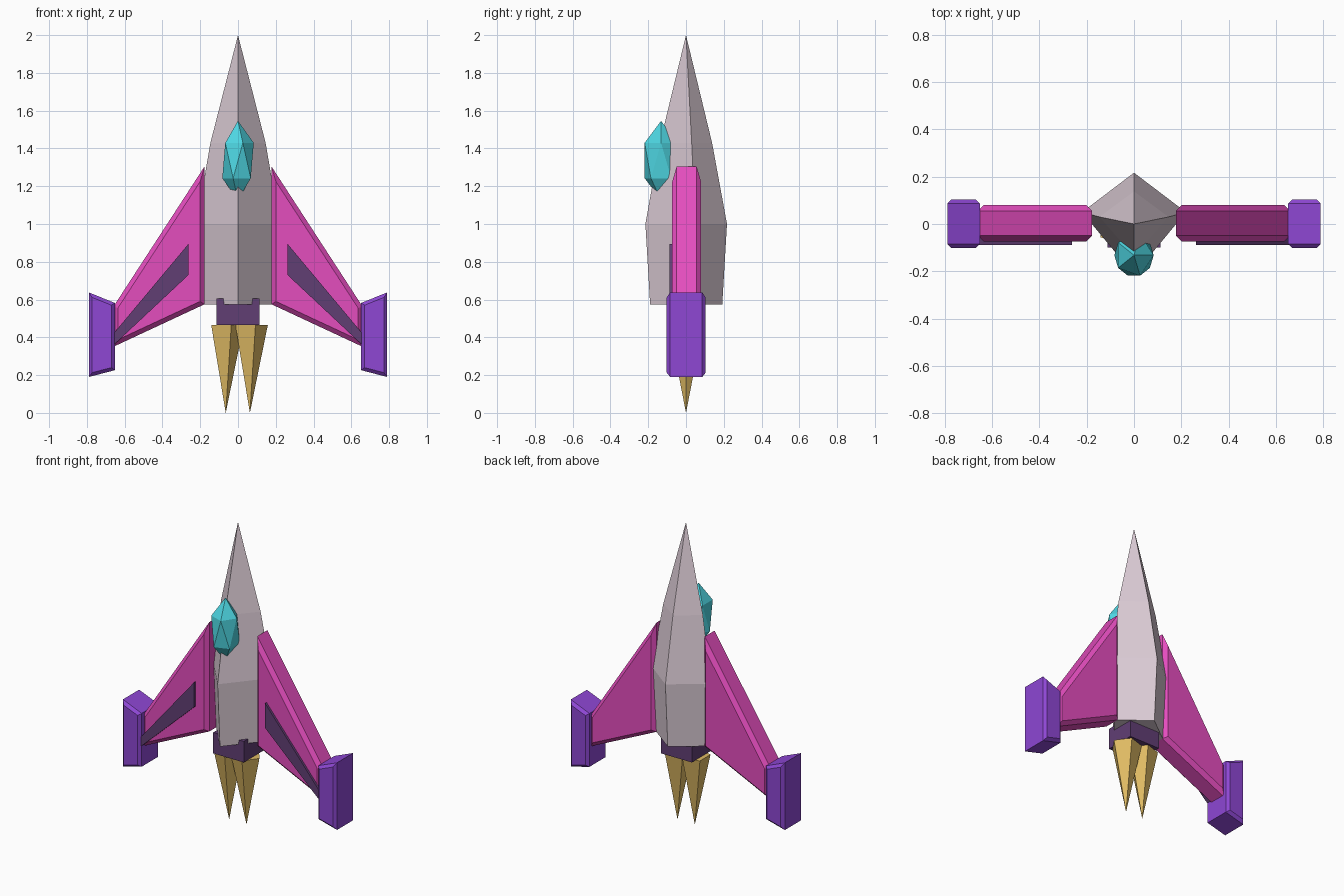
import bpy, bmesh, math
from mathutils import Matrix, Vector

if "Cube" in bpy.data.objects:
    bpy.data.objects.remove(bpy.data.objects["Cube"])


def material(name, rgb):
    # convert display colour (0-255) to linear
    lin = [((c / 255 + 0.055) / 1.055) ** 2.4 for c in rgb]
    m = bpy.data.materials.new(name)
    m.diffuse_color = (*lin, 1)
    m.use_nodes = True
    m.node_tree.nodes["Principled BSDF"].inputs["Base Color"].default_value = m.diffuse_color
    return m


GREY = material("pale_grey", (220, 204, 214))
PINK = material("magenta", (228, 77, 190))
PURPLE = material("purple", (142, 71, 212))
DARK = material("dark_purple", (97, 62, 116))
CYAN = material("cyan", (78, 214, 226))
GOLD = material("gold", (224, 187, 100))


def finish(bm, name, mat):
    bmesh.ops.recalc_face_normals(bm, faces=bm.faces)
    me = bpy.data.meshes.new(name)
    bm.to_mesh(me)
    bm.free()
    me.materials.append(mat)
    ob = bpy.data.objects.new(name, me)
    bpy.context.collection.objects.link(ob)
    return ob


def spike(name, rings, tip, mat):
    """Loft a stack of rings, capped at the first and closed to a point."""
    bm = bmesh.new()
    loops = [[bm.verts.new(p) for p in r] for r in rings]
    n = len(loops[0])
    bm.faces.new(loops[0])
    for a, b in zip(loops, loops[1:]):
        for i in range(n):
            j = (i + 1) % n
            bm.faces.new((a[i], a[j], b[j], b[i]))
    t = bm.verts.new(tip)
    for i in range(n):
        bm.faces.new((loops[-1][i], loops[-1][(i + 1) % n], t))
    return finish(bm, name, mat)


def slab(name, profile, y0, y1, mat, side=1, bevel=0):
    """Extrude an x-z outline along y, chamfering the front and back rims."""
    bm = bmesh.new()
    front = [bm.verts.new((side * x, y0, z)) for x, z in profile]
    back = [bm.verts.new((side * x, y1, z)) for x, z in profile]
    n = len(profile)
    caps = [bm.faces.new(front), bm.faces.new(back)]
    for i in range(n):
        j = (i + 1) % n
        bm.faces.new((front[i], front[j], back[j], back[i]))
    bmesh.ops.recalc_face_normals(bm, faces=bm.faces)
    if bevel:
        rim = [e for f in caps for e in f.edges]
        bmesh.ops.bevel(bm, geom=rim, offset=bevel, segments=1,
                        affect='EDGES', offset_type='OFFSET')
    return finish(bm, name, mat)


# Fuselage: four-sided hull; (z, half width, side ridge y, front y, back y)
hull = [(0.575, 0.195, 0.045, -0.19, 0.192),
        (1.0, 0.22, 0.05, -0.215, 0.217),
        (1.43, 0.146, 0.03, -0.138, 0.138)]
spike("fuselage",
      [[(0, f, z), (w, r, z), (0, b, z), (-w, r, z)] for z, w, r, f, b in hull],
      (0, 0, 2), GREY)

# Engine block under the hull, its corners poking out of the sides
slab("engine_block", [(-0.113, 0.465), (0.113, 0.465), (0.113, 0.605), (-0.113, 0.605)],
     -0.1, 0.1, DARK)

# Five-sided exhaust flames pointing down
for name, cx in (("left_flame", -0.065), ("right_flame", 0.063)):
    ring = [(cx + 0.095 * math.cos(math.tau * i / 5),
             0.095 * math.sin(math.tau * i / 5), 0.466) for i in range(5)]
    spike(name, [ring], (cx, 0, 0), GOLD)

# Canopy: stretched icosahedron set into the nose
bm = bmesh.new()
bmesh.ops.create_icosphere(bm, subdivisions=1, radius=1)
bmesh.ops.transform(bm, verts=bm.verts, matrix=Matrix.Translation(Vector((0, -0.132, 1.336)))
                    @ Matrix.Diagonal((0.093, 0.102, 0.21, 1)))
finish(bm, "canopy", CYAN)

# Wings, inlaid panels on the front, and wingtip pods
wing = [(0.177, 1.305), (0.66, 0.562), (0.66, 0.35), (0.177, 0.575)]
panel = [(0.262, 0.895), (0.262, 0.73), (0.655, 0.362), (0.655, 0.425)]
pod = [(0.652, 0.582), (0.79, 0.638), (0.79, 0.19), (0.652, 0.226)]
for label, s in (("left", -1), ("right", 1)):
    slab(label + "_wing", wing, -0.073, 0.08, PINK, s, 0.024)
    slab(label + "_wing_panel", panel, -0.088, -0.06, DARK, s)
    slab(label + "_wingtip_pod", pod, -0.102, 0.104, PURPLE, s, 0.018)
